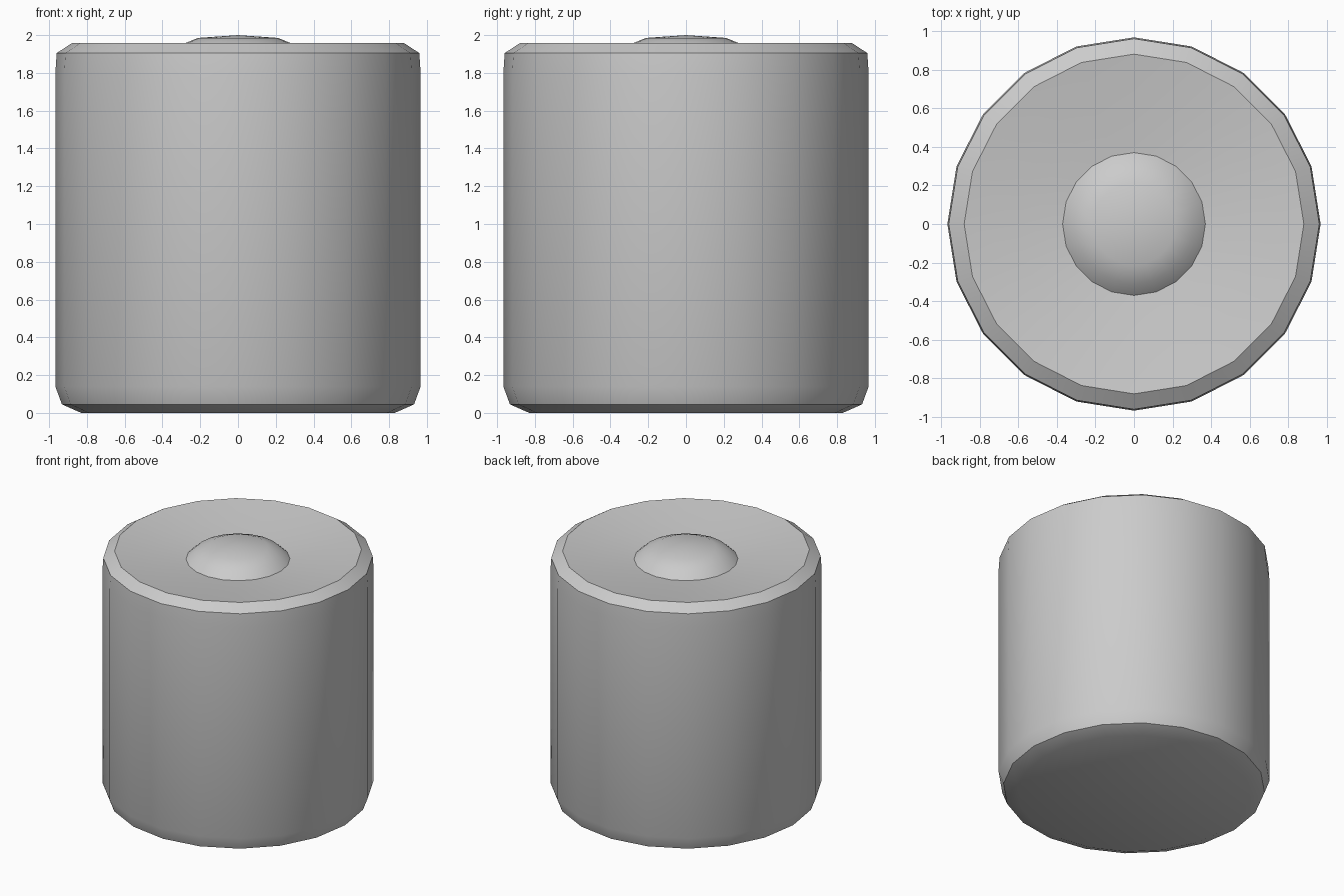
import bpy, bmesh
from math import cos, sin, pi, radians

if "Cube" in bpy.data.objects:
    bpy.data.objects.remove(bpy.data.objects["Cube"])

SIDES = 20


def lathe(name, profile):
    """Revolve (radius, height) points around z; radius 0 makes a pole."""
    bm = bmesh.new()
    rings = []
    for r, z in profile:
        n = SIDES if r > 0 else 1
        rings.append([bm.verts.new((r * cos(2 * pi * i / SIDES), r * sin(2 * pi * i / SIDES), z))
                      for i in range(n)])
    for a, b in zip(rings, rings[1:]):
        for i in range(SIDES):
            j = (i + 1) % SIDES
            if len(a) == 1:
                bm.faces.new((a[0], b[j], b[i]))
            elif len(b) == 1:
                bm.faces.new((a[i], a[j], b[0]))
            else:
                bm.faces.new((a[i], a[j], b[j], b[i]))
    bmesh.ops.recalc_face_normals(bm, faces=bm.faces)
    mesh = bpy.data.meshes.new(name)
    bm.to_mesh(mesh)
    bm.free()
    obj = bpy.data.objects.new(name, mesh)
    bpy.context.collection.objects.link(obj)
    bpy.context.view_layer.objects.active = obj
    obj.select_set(True)
    bpy.ops.object.shade_smooth_by_angle(angle=radians(30))
    obj.select_set(False)
    return obj


# Closed canister: base, rounded wall, bevelled rim, dished top, central dome
lathe("canister", [
    (0, 0), (0.83, 0), (0.932, 0.045), (0.967, 0.14),
    (0.967, 1.80), (0.96, 1.905), (0.88, 1.957),
    (0.60, 1.915), (0.37, 1.89),
    (0.31, 1.945), (0.213, 1.985), (0, 2.0),
])
